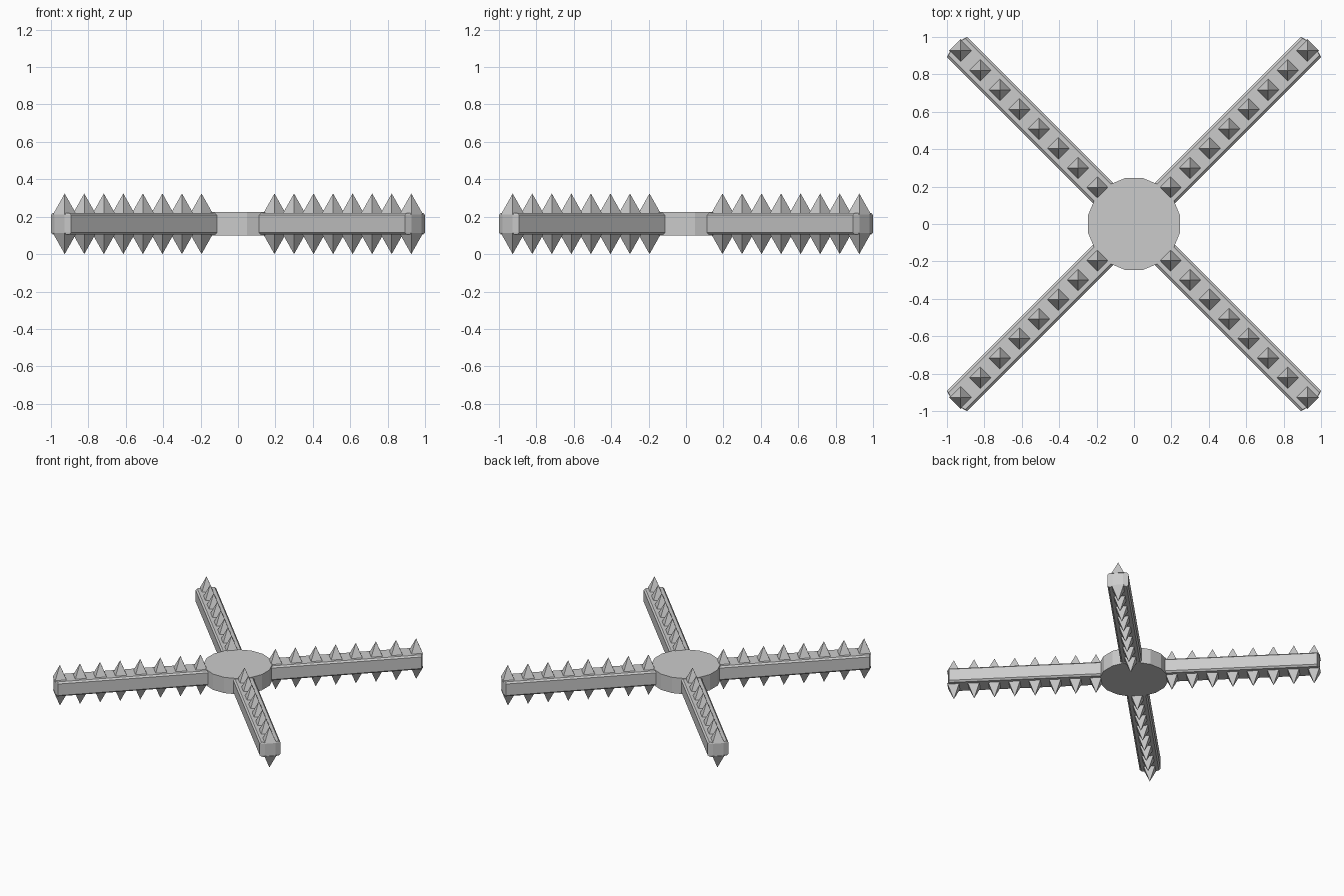
import bpy
import bmesh
import math
from mathutils import Matrix, Vector

cube = bpy.data.objects.get("Cube")
if cube:
    bpy.data.objects.remove(cube, do_unlink=True)

MID_Z = 0.162
steel = bpy.data.materials.new("grey_steel")
steel.use_nodes = True
GREY = (0.6, 0.6, 0.6, 1)
steel.diffuse_color = GREY
steel.node_tree.nodes["Principled BSDF"].inputs["Base Color"].default_value = GREY


def finish(bm, name):
    bmesh.ops.recalc_face_normals(bm, faces=bm.faces)
    mesh = bpy.data.meshes.new(name)
    bm.to_mesh(mesh)
    bm.free()
    mesh.materials.append(steel)
    obj = bpy.data.objects.new(name, mesh)
    bpy.context.collection.objects.link(obj)
    return obj


# Sixteen-sided hub with flats on the axes
bm = bmesh.new()
radius = 0.245 / math.cos(math.pi / 16)
bmesh.ops.create_cone(bm, cap_ends=True, segments=16, radius1=radius,
                      radius2=radius, depth=0.126,
                      matrix=Matrix.Translation((0, 0, MID_Z))
                      @ Matrix.Rotation(math.pi / 16, 4, "Z"))
finish(bm, "hub")

# Arm outline along +x with a faceted outer end
HALF = 0.076
outline = [(0.1, -HALF), (1.338, -HALF), (1.35, -0.038),
           (1.35, 0.038), (1.338, HALF), (0.1, HALF)]


def build_arm(name, turn):
    bm = bmesh.new()
    # Stack of outline rings: chamfered along the upper and lower long edges
    rings = []
    for z, inset in ((-0.058, 0.012), (-0.046, 0), (0.046, 0), (0.058, 0.012)):
        k = 1 - inset / HALF
        rings.append([bm.verts.new((x, y * k, MID_Z + z)) for x, y in outline])
    count = len(outline)
    for low, high in zip(rings, rings[1:]):
        for i in range(count):
            j = (i + 1) % count
            bm.faces.new((low[i], low[j], high[j], high[i]))
    bm.faces.new(rings[0][::-1])
    bm.faces.new(rings[-1])
    bm.transform(turn)
    finish(bm, name)


def build_spikes(name, turn):
    # Row of four-sided spikes on the upper and lower faces
    bm = bmesh.new()
    base, tip = 0.05, 0.162
    for i in range(8):
        along = (0.195 + i * 0.1045) * math.sqrt(2)
        for side in (1, -1):
            place = Matrix.Translation((along, 0, MID_Z + side * (base + tip) / 2))
            flip = Matrix.Rotation(0 if side > 0 else math.pi, 4, "X")
            square = Matrix.Rotation(math.pi / 4, 4, "Z")
            bmesh.ops.create_cone(bm, cap_ends=True, segments=4, radius1=0.063,
                                  radius2=0, depth=tip - base,
                                  matrix=place @ flip @ square)
    bm.transform(turn)
    finish(bm, name)


# Four arms on the diagonals
for n, label in enumerate(("back_left", "back_right", "front_right", "front_left")):
    turn = Matrix.Rotation(math.pi / 4 + n * math.pi / 2, 4, "Z")
    build_arm(label + "_arm", turn)
    build_spikes(label + "_spikes", turn)
